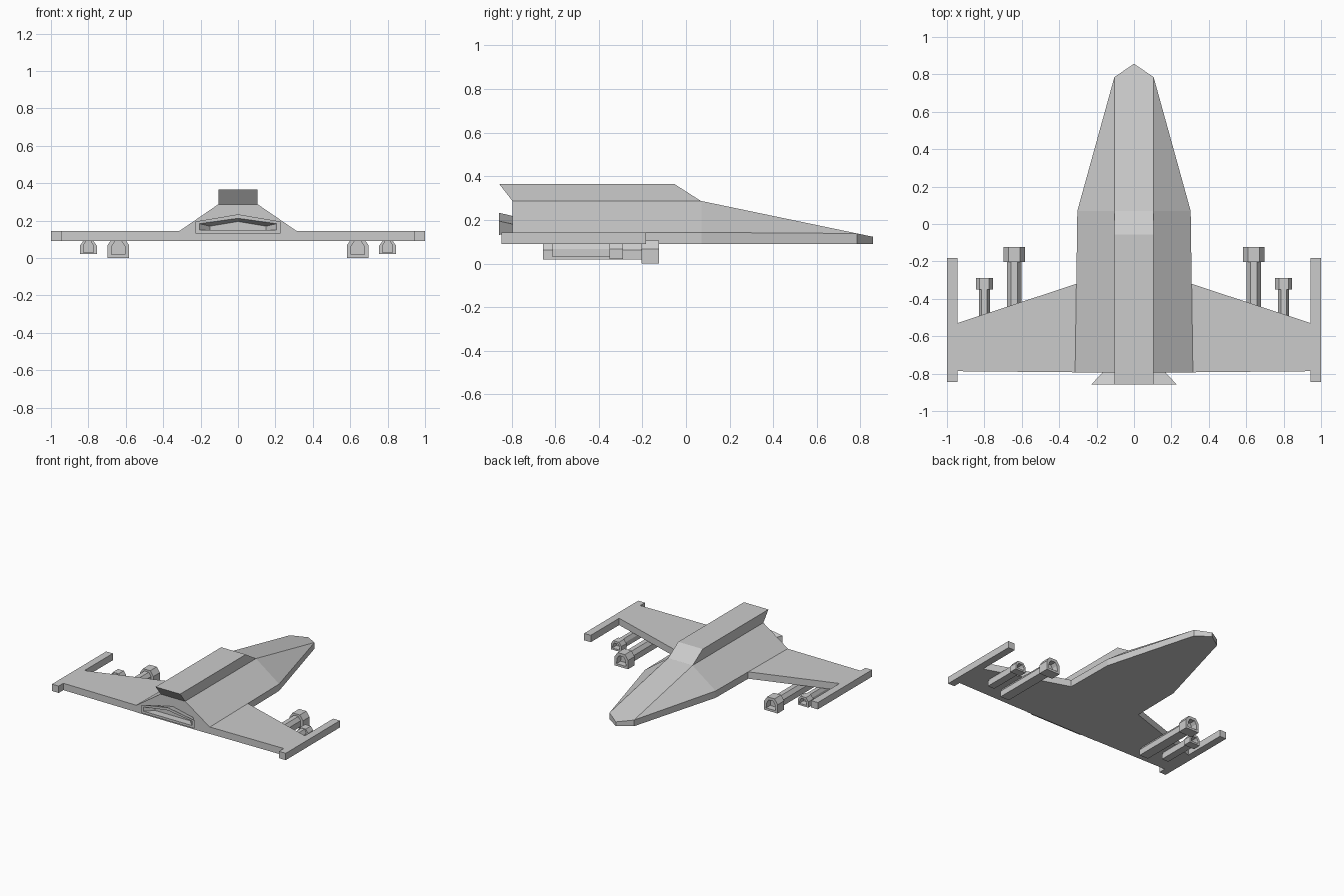
import bpy, bmesh

if "Cube" in bpy.data.objects:
    bpy.data.objects.remove(bpy.data.objects["Cube"])


def finish(name, bm, mirror=False):
    bmesh.ops.remove_doubles(bm, verts=bm.verts, dist=1e-5)
    bmesh.ops.recalc_face_normals(bm, faces=bm.faces)
    me = bpy.data.meshes.new(name)
    bm.to_mesh(me)
    bm.free()
    ob = bpy.data.objects.new(name, me)
    bpy.context.collection.objects.link(ob)
    if mirror:
        ob.modifiers.new("mirror", 'MIRROR')
    return ob


def loft(rings, cap_start=True, cap_end=True):
    """Skin a list of equal-length point rings."""
    bm = bmesh.new()
    vs = [[bm.verts.new(p) for p in r] for r in rings]
    n = len(rings[0])
    for a, b in zip(vs, vs[1:]):
        for i in range(n):
            j = (i + 1) % n
            bm.faces.new((a[i], a[j], b[j], b[i]))
    if cap_start:
        bm.faces.new(vs[0])
    if cap_end:
        bm.faces.new(vs[-1])
    return bm


def slab(outline, z0, z1):
    return loft([[(x, y, z) for x, y in outline] for z in (z0, z1)])


# Fuselage: trapezoid sections tapering to a pointed nose
def hull_ring(y, w, z_side, w_top, z_top):
    return [(-w, y, 0.09), (w, y, 0.09), (w, y, z_side),
            (w_top, y, z_top), (-w_top, y, z_top), (-w, y, z_side)]


finish("fuselage", loft([
    hull_ring(-0.795, 0.315, 0.143, 0.105, 0.287),
    hull_ring(0.07, 0.303, 0.143, 0.105, 0.287),
    hull_ring(0.785, 0.105, 0.138, 0.105, 0.138),
    hull_ring(0.857, 0, 0.123, 0, 0.123)], cap_end=False))

# Raised spine with sloped front and overhanging rear
spine = [(-0.857, 0.366), (-0.055, 0.366), (0.07, 0.286), (-0.795, 0.286)]
finish("spine_canopy", loft([[(x, y, z) for y, z in spine] for x in (-0.105, 0.105)]))

# Wings and wing tip rails
finish("wings", slab([(0.29, -0.314), (0.945, -0.53), (0.945, -0.787), (0.29, -0.793)],
                     0.09, 0.143), True)
finish("wing_tip_rails", slab([(0.943, -0.183), (1.0, -0.183), (1.0, -0.845), (0.943, -0.845)],
                              0.09, 0.143), True)


# Flared exhaust with a hollow mouth
def exhaust_ring(y, w, z_bottom, z_side, z_mid):
    return [(-w, y, z_bottom), (w, y, z_bottom), (w, y, z_side),
            (0, y, z_mid), (-w, y, z_side)]


finish("exhaust_nozzle", loft([
    exhaust_ring(-0.79, 0.165, 0.135, 0.18, 0.217),
    exhaust_ring(-0.857, 0.227, 0.132, 0.195, 0.233),
    exhaust_ring(-0.857, 0.207, 0.15, 0.183, 0.212),
    exhaust_ring(-0.80, 0.15, 0.15, 0.17, 0.195)]))


# Guns under the wings: house-shaped barrel and hollow muzzle
def gun_ring(cx, y, w, w_top, z0, z_side, z1):
    return [(cx - w, y, z0), (cx + w, y, z0), (cx + w, y, z_side),
            (cx + w_top, y, z1), (cx - w_top, y, z1), (cx - w, y, z_side)]


def gun(name, cx, barrel_y, muzzle_y, barrel, muzzle):
    finish(name + "_barrel", loft([gun_ring(cx, y, *barrel) for y in barrel_y]), True)
    bm = loft([gun_ring(cx, y, *muzzle) for y in muzzle_y])
    bmesh.ops.recalc_face_normals(bm, faces=bm.faces)
    front = max(bm.faces, key=lambda f: f.calc_center_median().y)
    bmesh.ops.inset_region(bm, faces=[front], thickness=muzzle[0] * 0.42)
    for v in bmesh.ops.extrude_discrete_faces(bm, faces=[front])["faces"][0].verts:
        v.co.y -= 0.05
    finish(name + "_muzzle", bm, True)


gun("large_gun", 0.64, (-0.655, -0.19), (-0.203, -0.123),
    (0.038, 0.018, 0.018, 0.063, 0.091), (0.058, 0.031, 0.0, 0.068, 0.106))
gun("small_gun", 0.80, (-0.612, -0.34), (-0.35, -0.288),
    (0.029, 0.015, 0.03, 0.066, 0.091), (0.045, 0.025, 0.022, 0.066, 0.094))
